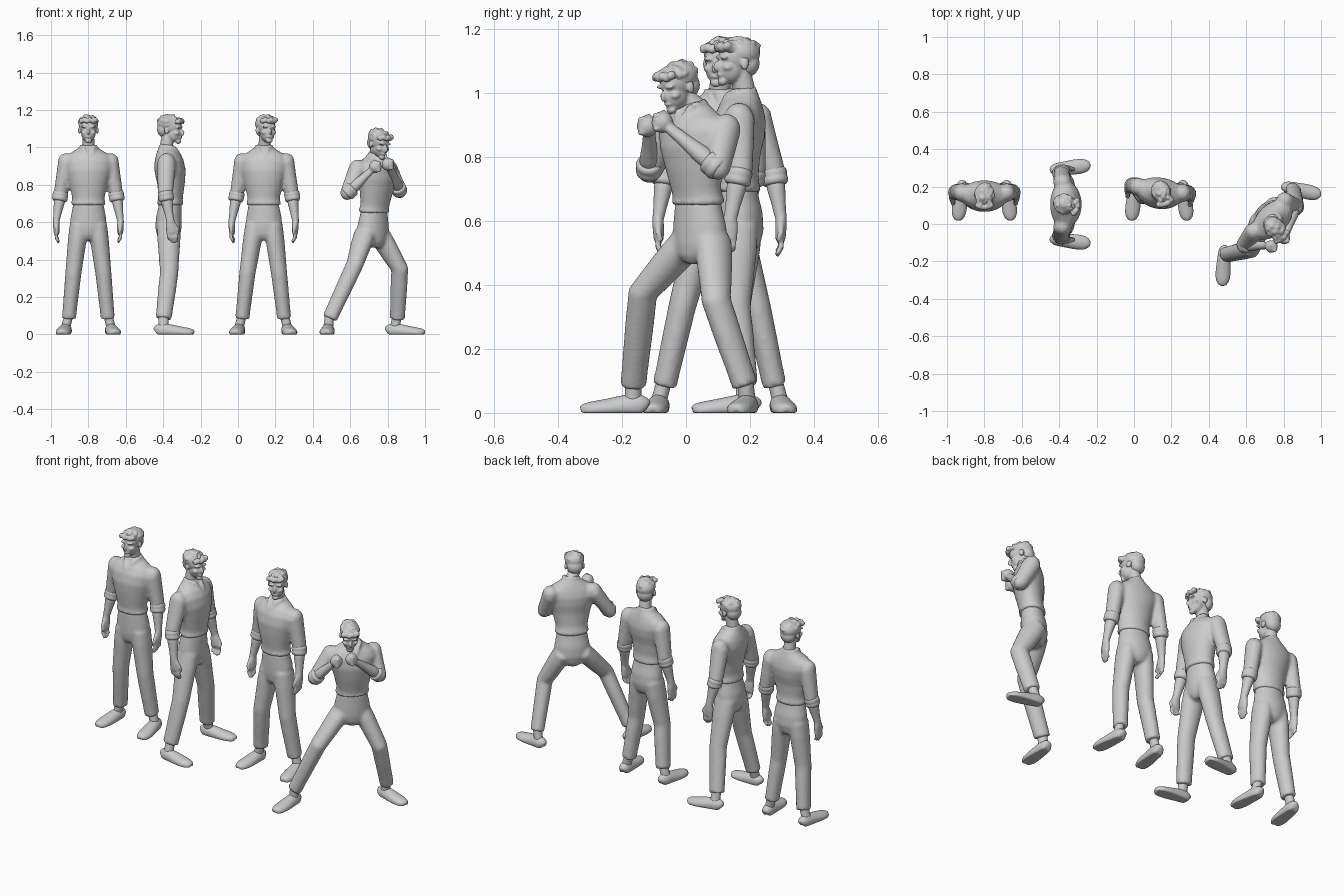
import bpy, bmesh, math, random
from mathutils import Vector as V, Matrix as M

cube = bpy.data.objects.get("Cube")
if cube:
    bpy.data.objects.remove(cube)
random.seed(4)

grey = bpy.data.materials.new("plain grey")
grey.use_nodes = True
grey.diffuse_color = (0.6, 0.6, 0.6, 1)
grey.node_tree.nodes["Principled BSDF"].inputs["Base Color"].default_value = grey.diffuse_color


def tube(bm, rings, ref, sides=20):
    """Loft ellipses (centre, half width, half depth) along a path; depth lies along ref."""
    pts = [V(r[0]) for r in rings]
    loops = []
    for i, (_, rx, ry) in enumerate(rings):
        t = (pts[min(i + 1, len(pts) - 1)] - pts[max(i - 1, 0)]).normalized()
        a = V(ref).cross(t).normalized()
        b = t.cross(a)
        angles = [math.tau * k / sides for k in range(sides)]
        loops.append([bm.verts.new(pts[i] + a * rx * math.cos(q) + b * ry * math.sin(q)) for q in angles])
    for lo, hi in zip(loops, loops[1:]):
        for k in range(sides):
            n = (k + 1) % sides
            bm.faces.new((lo[k], lo[n], hi[n], hi[k]))
    bm.faces.new(loops[0][::-1])
    bm.faces.new(loops[-1])


def blob(bm, frame, centre, size, turn=0.0):
    m = frame @ M.Translation(centre) @ M.Rotation(turn, 4, 'X') @ M.Diagonal((*size, 1))
    bmesh.ops.create_uvsphere(bm, u_segments=20, v_segments=12, radius=1, matrix=m)


def finish(bm, name, voxel=0.0098, relax=2):
    """Fuse the overlapping pieces into one smooth skin."""
    bmesh.ops.recalc_face_normals(bm, faces=bm.faces)
    me = bpy.data.meshes.new(name)
    bm.to_mesh(me)
    bm.free()
    ob = bpy.data.objects.new(name, me)
    bpy.context.collection.objects.link(ob)
    me.materials.append(grey)
    me.shade_smooth()
    if voxel:
        fuse = ob.modifiers.new("fuse", 'REMESH')
        fuse.mode = 'VOXEL'
        fuse.voxel_size = voxel
        fuse.use_smooth_shade = True
        ease = ob.modifiers.new("ease", 'SMOOTH')
        ease.factor = 0.5
        ease.iterations = relax
    else:
        sub = ob.modifiers.new("round", 'SUBSURF')
        sub.levels = sub.render_levels = 1


# torso and pelvis sections: height, depth offset, half width, half depth
TORSO = [(.690, -.018, .088, .066), (.702, -.018, .094, .071), (.716, -.018, .087, .066),
         (.74, -.02, .088, .066), (.81, -.022, .104, .074), (.87, -.018, .122, .083),
         (.92, -.01, .132, .080), (.955, -.002, .118, .066), (.98, .002, .080, .052),
         (1.0, .002, .048, .042), (1.015, 0, .042, .040)]
PELVIS = [(.505, -.01, .035, .045), (.53, -.01, .078, .062), (.57, -.008, .097, .070),
          (.62, -.01, .096, .069), (.67, -.016, .086, .063), (.705, -.018, .080, .060)]
# shoe sections: distance ahead of the ankle, half width, height
SHOE = [(-.042, .016, .036), (-.034, .028, .052), (-.01, .034, .062), (.03, .036, .056),
        (.08, .041, .044), (.125, .040, .037), (.152, .030, .030), (.164, .014, .020)]


def standing(frame, spread=0.0):
    """Joints of a relaxed upright pose, for both sides."""
    limbs = {}
    for side, s in (("left", 1), ("right", -1)):
        local = dict(shoulder=(.118, .002, .925), elbow=(.148 + spread * .3, .008, .755),
                     wrist=(.172 + spread * .3, -.018, .605), tip=(.168 + spread * .3, -.035, .485),
                     hip=(.050, -.010, .585), knee=(.080 + spread * .55, -.012, .33),
                     ankle=(.104 + spread, .018, .085), foot=(.122 + spread, .018, 0))
        limbs[side] = {k: frame @ V((s * x, y, z)) for k, (x, y, z) in local.items()}
        limbs[side]["toe_dir"] = frame.to_3x3() @ V((s * .12, -1, 0)).normalized()
        limbs[side]["fist"] = False
    return limbs


def hand(bm, L, fwd, inward):
    d = (L["tip"] - L["wrist"]).normalized()
    w = L["wrist"]
    if L["fist"]:
        # closed fist with knuckle ridges and a folded thumb
        c = w + d * .04
        blob(bm, M.Translation(c), (0, 0, 0), (.034, .034, .034))
        for k in range(4):
            blob(bm, M.Translation(c + fwd * .022 + V((0, 0, .021 - k * .014))), (0, 0, 0), (.015, .015, .009))
        tube(bm, [(w, .016, .016), (c - fwd * .025 + V((0, 0, .01)), .012, .012), (c + V((0, 0, .034)), .009, .009)], fwd, 10)
        return
    # palm, four fingers and a thumb
    tube(bm, [(w - d * .01, .017, .021), (w + d * .025, .018, .028), (w + d * .06, .016, .030), (w + d * .07, .012, .026)], fwd)
    for k in range(4):
        a = w + d * .06 + fwd * (.021 - .014 * k)
        reach = (.050, .057, .053, .042)[k]
        tube(bm, [(a, .010, .009), (a + d * reach * .5 - inward * .003, .009, .008),
                  (a + d * reach + inward * .010, .007, .007)], fwd, 10)
    tube(bm, [(w + d * .015 + fwd * .018, .011, .011), (w + d * .045 + fwd * .034, .009, .009),
              (w + d * .068 + fwd * .032 + inward * .008, .007, .007)], inward, 10)


def figure(tag, frame, limbs, head_at, head_turn=0.0, nod=0.0, lean=0.0):
    rot = frame.to_3x3()
    fwd, left = rot @ V((0, -1, 0)), rot @ V((1, 0, 0))

    def body(rows):
        return [(frame @ V((0, y - lean * max(z - .7, 0), z)), rx, ry) for z, y, rx, ry in rows]

    shirt, trousers, skin = bmesh.new(), bmesh.new(), bmesh.new()
    tube(shirt, body(TORSO), fwd, 32)
    tube(trousers, body(PELVIS), fwd, 32)

    # raised collar edges forming the open V of the neck
    for s in (1, -1):
        edge = [(.045, -.012, 1.012), (.028, -.048, .998), (.012, -.070, .960), (.002, -.084, .915)]
        tube(shirt, [(frame @ V((s * x, y - lean * (z - .7), z)), .008, .008) for x, y, z in edge], left, 8)

    for side, L in limbs.items():
        s = 1 if side == "left" else -1
        sh, el, wr = L["shoulder"], L["elbow"], L["wrist"]
        fore = (wr - el).normalized()
        # sleeve, rolled cuff and forearm
        blob(shirt, M.Translation(sh), (0, 0, 0), (.045, .045, .045))
        tube(shirt, [(sh, .044, .050), (sh.lerp(el, .5), .040, .046), (el, .037, .041), (el + fore * .02, .034, .036)], fwd)
        blob(shirt, M.Translation(el), (0, 0, 0), (.037, .037, .037))
        cuff = bmesh.new()
        tube(cuff, [(el + fore * t, r, r) for t, r in
                    ((-.012, .034), (-.004, .042), (.012, .043), (.018, .040), (.026, .043), (.040, .041), (.046, .031))], fwd)
        finish(cuff, f"{tag}_{side}_cuff", 0)
        tube(skin, [(el, .029, .030), (el.lerp(wr, .35), .029, .031), (el.lerp(wr, .7), .022, .024), (wr + fore * .01, .017, .020)], fwd)
        hand(skin, L, fwd, -s * left)
        # trouser leg
        hip, kn, an = L["hip"], L["knee"], L["ankle"]
        tube(trousers, [(hip, .050, .062), (hip.lerp(kn, .3), .050, .062), (hip.lerp(kn, .7), .046, .054),
                        (kn, .043, .049), (kn.lerp(an, .35), .041, .048), (kn.lerp(an, .8), .038, .044),
                        (an, .038, .043)], fwd, 24)
        # ankle and shoe, flattened on the ground
        foot, toe = L["foot"], L["toe_dir"]
        tube(skin, [(an + V((0, 0, .02)), .024, .026), (foot + V((0, 0, .035)), .025, .028)], fwd)
        shoe = bmesh.new()
        tube(shoe, [(V((foot.x, foot.y, h / 2 - .008)) + toe * t, w, h / 2 + .008) for t, w, h in SHOE], (0, 0, 1), 24)
        for v in shoe.verts:
            v.co.z = max(v.co.z, 0)
        finish(shoe, f"{tag}_{side}_shoe", 0)

    finish(shirt, f"{tag}_shirt")
    finish(trousers, f"{tag}_trousers")
    finish(skin, f"{tag}_arms_and_ankles", .0055, 1)

    # neck and head
    H = frame @ M.Translation(head_at) @ M.Rotation(head_turn, 4, 'Z') @ M.Rotation(nod, 4, 'X')
    face = bmesh.new()
    tube(face, [(frame @ V((0, .006 - lean * .26, .96)), .040, .040), (frame @ V((0, .004 - lean * .3, 1.0)), .034, .035),
                (H @ V((0, .010, -.035)), .031, .034), (H @ V((0, .008, -.005)), .031, .034)], fwd)
    blob(face, H, (0, .002, .018), (.047, .062, .056))
    blob(face, H, (0, -.022, -.025), (.038, .042, .044))
    blob(face, H, (0, -.050, -.062), (.019, .014, .014))
    blob(face, H, (0, -.066, -.013), (.008, .013, .018), -.35)
    blob(face, H, (0, -.058, -.041), (.016, .010, .007))
    for s in (1, -1):
        blob(face, H, (s * .021, -.053, .013), (.019, .010, .006))
        blob(face, H, (s * .026, -.040, -.018), (.015, .018, .012))
        blob(face, H, (s * .048, .008, -.008), (.007, .013, .019), -.2)
    finish(face, f"{tag}_head", .0048, 1)

    # hair: a cap with tousled locks and a fringe
    hair = bmesh.new()
    blob(hair, H, (0, .014, .028), (.053, .060, .047))
    blob(hair, H, (0, .035, -.005), (.044, .036, .042))
    for k in range(26):
        a, up = random.uniform(0, math.tau), random.uniform(.1, 1)
        r = math.sqrt(1 - up * up)
        c = (.046 * r * math.cos(a), .008 + .056 * r * math.sin(a), .033 + .036 * up)
        blob(hair, H, c, (.012, .018, .010), random.uniform(-.7, .7))
    for k in range(6):
        blob(hair, H, (-.038 + .015 * k, -.048 - .010 * math.sin(k * .63), .044 + .005 * (k % 2)), (.013, .016, .014), .5)
    finish(hair, f"{tag}_hair", .0052, 1)


def place(x, y, z, degrees):
    return M.Translation((x, y, z)) @ M.Rotation(math.radians(degrees), 4, 'Z')


# three upright men
front = place(-.8, .165, 0, 0)
figure("first_man", front, standing(front), (0, -.018, 1.098))
side_on = place(-.38, .105, 0, 90)
figure("second_man", side_on, standing(side_on, .068), (0, -.018, 1.098), -.25, .08)
turned = place(.14, .18, 0, -8)
legs = standing(place(.135, .165, 0, 0), .008)
pose = standing(turned)
for side in pose:
    for joint in ("knee", "ankle", "foot", "toe_dir"):
        pose[side][joint] = legs[side][joint]
figure("third_man", turned, pose, (.012, -.018, 1.098), .5)

# man in a wide guard stance with raised fists
guard = place(.715, .05, -.04, 45)
limbs = {
    "left": dict(shoulder=(.805, .125, .89), elbow=(.865, .10, .765), wrist=(.815, -.045, .885), tip=(.79, -.10, .93),
                 hip=(.75, .085, .545), knee=(.865, .095, .35), ankle=(.852, .185, .085), foot=(.838, .192, 0),
                 toe_dir=(.975, -.22, 0)),
    "right": dict(shoulder=(.64, -.04, .89), elbow=(.585, -.115, .755), wrist=(.705, -.115, .87), tip=(.76, -.125, .92),
                  hip=(.68, .015, .545), knee=(.625, -.135, .375), ankle=(.49, -.165, .085), foot=(.482, -.165, 0),
                  toe_dir=(-.06, -.998, 0))}
for L in limbs.values():
    for joint in L:
        L[joint] = V(L[joint])
    L["fist"] = True
figure("guard_man", guard, limbs, (-.025, -.078, 1.062), -.1, .3, .12)
